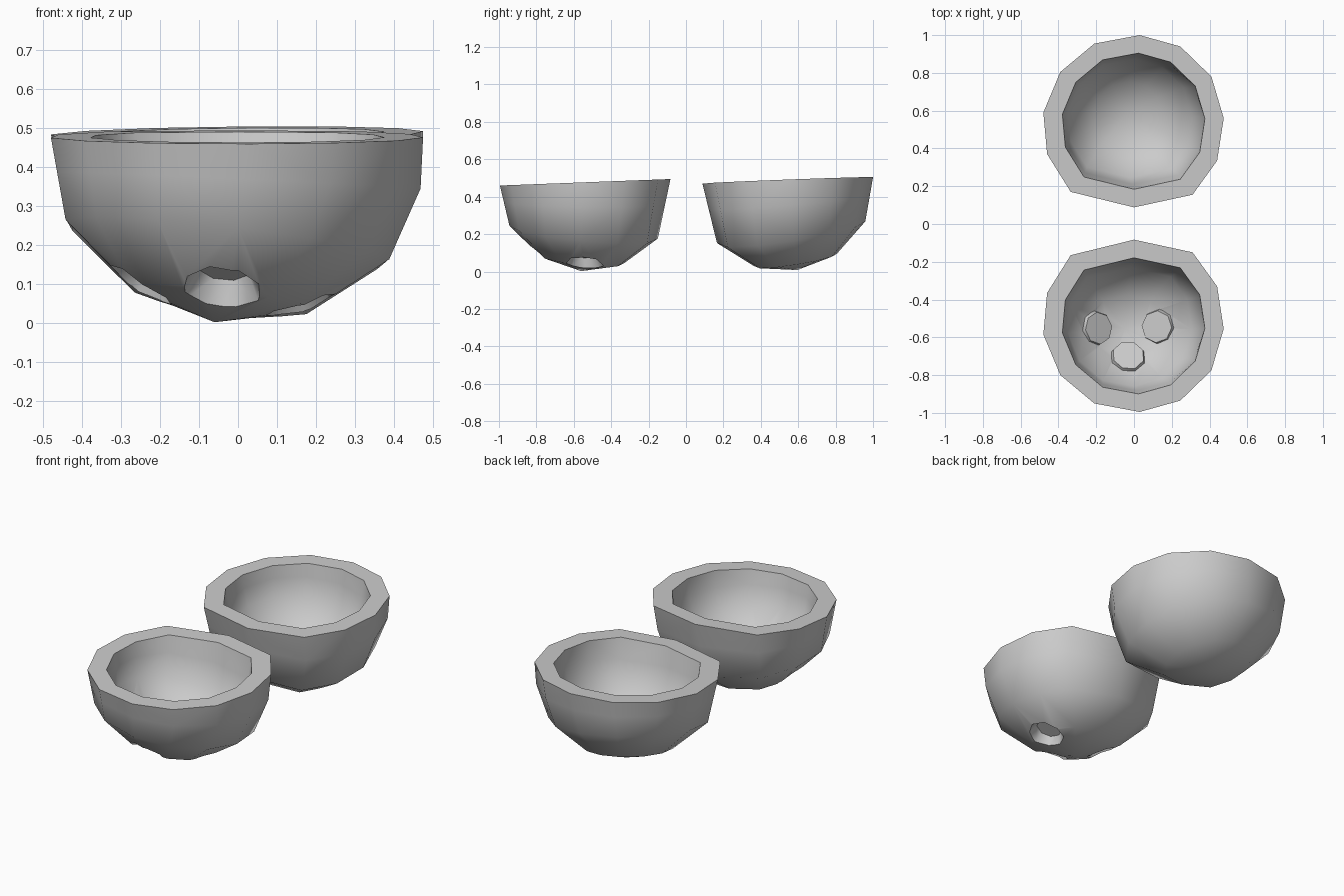
import bpy, bmesh
from mathutils import Vector, Matrix

if "Cube" in bpy.data.objects:
    bpy.data.objects.remove(bpy.data.objects["Cube"])

# Irregular cut outline of the shell (x, y relative to the shell centre)
RIM = [(.03, .455), (.245, .395), (.41, .235), (.475, .015), (.44, -.21), (.31, -.39),
       (0, -.457), (-.335, -.375), (-.46, -.175), (-.48, .045), (-.39, .26), (-.21, .41)]
INNER = .79  # size of the hollow relative to the outside


def smooth(ob):
    bpy.ops.object.select_all(action='DESELECT')
    ob.select_set(True)
    bpy.context.view_layer.objects.active = ob
    bpy.ops.object.shade_smooth_by_angle(angle=.9)


def make_bowl(name, y0, side, rim_z, levels, pole):
    """levels: (scale, cx, cy, z, slope x, slope y); cy and slope y are mirrored by side"""
    centre = Vector((0, y0, rim_z[0]))
    rings = []
    for s, cx, cy, z, sx, sy in [(1, 0, 0, *rim_z)] + levels:
        ring = []
        for px, py in RIM:
            dx, dy = px * s, py * s
            ring.append(Vector((cx + dx, y0 + side * (cy + dy), z + sx * dx + sy * dy)))
        rings.append(ring)
    # fuller ring between rim and shoulder, bulging on the right
    mid = []
    for a, b in zip(rings[0], rings[1]):
        p = a.lerp(b, .42)
        p.x += .03 * max(0, a.x / .475)
        mid.append(p)
    rings.insert(1, mid)
    pole = Vector((pole[0], y0 + side * pole[1], pole[2]))

    bm = bmesh.new()
    skins = []
    for k in (1, INNER):
        f = lambda p: bm.verts.new(centre + (p - centre) * k)
        vs = [[f(p) for p in r] for r in rings]
        tip = f(pole)
        skins.append(vs)
        n = len(RIM)
        for i in range(n):
            j = (i + 1) % n
            for a, b in zip(vs, vs[1:]):
                bm.faces.new((a[i], a[j], b[j], b[i]))
            bm.faces.new((vs[-1][i], vs[-1][j], tip))
    # flat cut lip joins outside and hollow
    for i in range(n):
        j = (i + 1) % n
        bm.faces.new((skins[0][0][i], skins[0][0][j], skins[1][0][j], skins[1][0][i]))
    bmesh.ops.triangulate(bm, faces=bm.faces[:])
    bmesh.ops.recalc_face_normals(bm, faces=bm.faces[:])
    me = bpy.data.meshes.new(name)
    bm.to_mesh(me)
    bm.free()
    ob = bpy.data.objects.new(name, me)
    bpy.context.collection.objects.link(ob)
    return ob, centre


def frustum(name, centre, aim, d0, r0, d1, r1):
    """Eight-sided tapered plug along the line from centre towards aim"""
    d = (aim - centre).normalized()
    bm = bmesh.new()
    bmesh.ops.create_cone(bm, cap_ends=True, segments=8, radius1=r0, radius2=r1, depth=d1 - d0)
    rot = Vector((0, 0, 1)).rotation_difference(d).to_matrix().to_4x4()
    bm.transform(Matrix.Translation(centre + d * (d0 + d1) / 2) @ rot)
    me = bpy.data.meshes.new(name)
    bm.to_mesh(me)
    bm.free()
    ob = bpy.data.objects.new(name, me)
    bpy.context.collection.objects.link(ob)
    ob.hide_render = True
    return ob


def boolean(ob, tool, op):
    m = ob.modifiers.new(op, 'BOOLEAN')
    m.object, m.operation, m.solver = tool, op, 'EXACT'
    bpy.context.view_layer.objects.active = ob
    bpy.ops.object.modifier_apply(modifier=m.name)
    bpy.data.objects.remove(tool)


# Back half, plain
back, _ = make_bowl("back_half_shell", .545, 1, (.487, .01, .038),
                    [(.87, -.025, .018, .212, -.12, .15), (.49, -.04, .04, .064, -.12, .15)],
                    (-.05, .05, .008))
smooth(back)

# Front half, mirrored, with three dimples
front, c = make_bowl("front_half_shell", -.54, -1, (.477, 0, -.038),
                     [(.87, -.025, .008, .212, -.12, .09), (.49, -.04, .015, .064, -.12, .09)],
                     (-.06, .02, .002))
for eye in [(.16, -.545, .045), (-.25, -.555, .1), (-.04, -.75, .095)]:
    aim = Vector(eye)
    dist = (aim - c).length
    boolean(front, frustum("bump", c, aim, dist - .115, .085, dist - .05, .105), 'UNION')
    boolean(front, frustum("dimple", c, aim, dist - .055, .07, dist + .04, .118), 'DIFFERENCE')
smooth(front)
